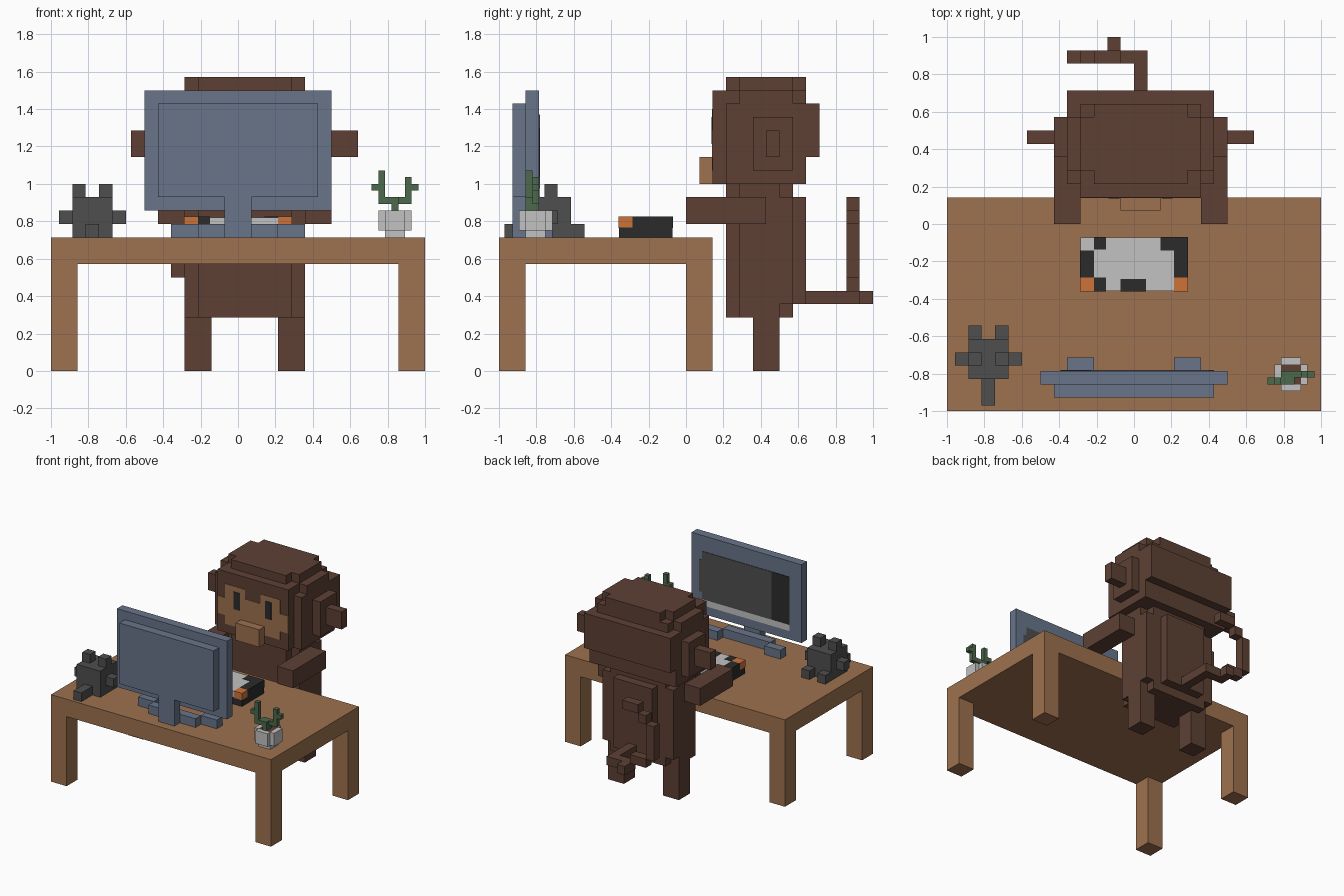
import bpy
import bmesh
from mathutils import Vector

cube = bpy.data.objects.get("Cube")
if cube:
    bpy.data.objects.remove(cube, do_unlink=True)

UNIT = 1 / 14          # edge of one block
MID = 0.5              # mirror plane of the seated figure, in blocks


def material(name, red, green, blue):
    mat = bpy.data.materials.new(name)
    mat.use_nodes = True
    linear = [(c / 255 / 12.92) if c < 11 else ((c / 255 + 0.055) / 1.055) ** 2.4
              for c in (red, green, blue)]
    colour = (*linear, 1)
    mat.diffuse_color = colour
    mat.node_tree.nodes["Principled BSDF"].inputs["Base Color"].default_value = colour
    return mat


wood = material("wood", 157, 113, 78)
fur = material("brown fur", 93, 64, 52)
blue = material("slate blue", 104, 117, 138)
grey = material("dark grey", 78, 78, 78)
black = material("near black", 43, 43, 43)
white = material("light grey", 194, 194, 194)
orange = material("orange", 204, 115, 58)
green = material("leaf green", 76, 104, 76)


def add_box(bm, low, high):
    low, high = Vector(low), Vector(high)
    made = bmesh.ops.create_cube(bm, size=1)
    for vert in made["verts"]:
        vert.co = Vector(((low[i] + high[i]) / 2 + vert.co[i] * (high[i] - low[i]))
                         for i in range(3)) * UNIT


def block(name, mat, low, high, mirror=None):
    """Box between two corners in blocks, optionally repeated across x = mirror."""
    bm = bmesh.new()
    add_box(bm, low, high)
    if mirror is not None:
        add_box(bm, (2 * mirror - high[0], *low[1:]), (2 * mirror - low[0], *high[1:]))
    mesh = bpy.data.meshes.new(name)
    bm.to_mesh(mesh)
    bm.free()
    mesh.materials.append(mat)
    obj = bpy.data.objects.new(name, mesh)
    bpy.context.collection.objects.link(obj)
    return obj


# Desk
block("desk_top", wood, (-14, -14, 8), (14, 2, 10))
block("desk_front_legs", wood, (-14, -14, 0), (-12, -12, 8), mirror=0)
block("desk_back_legs", wood, (-14, 0, 0), (-12, 2, 8), mirror=0)

# Monitor
block("monitor_frame", blue, (-7, -12, 12), (7, -11, 21))
block("monitor_back", blue, (-6, -13, 13), (6, -12, 20))
block("monitor_neck", blue, (-1, -13, 10), (1, -12, 13))
block("monitor_foot", blue, (-3, -12, 10), (3, -11, 11))
block("monitor_foot_tips", blue, (-5, -11, 10), (-3, -10, 11), mirror=0)

# Picture on the screen
block("screen_picture", grey, (-3.2, -11, 13.7), (5.6, -10.94, 19.2))
block("screen_picture_edge", grey, (5.5, -11, 14.5), (6, -10.95, 18.2))
block("screen_side_bar", black, (-5.5, -11, 13.7), (-3.2, -10.94, 19.2))
block("screen_bottom_bar", white, (-5.5, -11, 13), (6, -10.94, 13.7))

# Dark pet figure on the desk
PET = -10.9
block("pet_body", grey, (PET - 1.5, -11.6, 10), (PET + 1.5, -8.6, 13))
block("pet_arms", grey, (PET - 2.5, -10.6, 11), (PET + 2.5, -9.6, 12))
block("pet_ears", grey, (PET - 1.5, -10.6, 13), (PET - 0.5, -9.6, 14), mirror=PET)
block("pet_paws", grey, (PET - 1.5, -8.6, 10), (PET - 0.5, -7.6, 11), mirror=PET)
block("pet_tail", grey, (PET - 0.5, -13.6, 10), (PET + 0.5, -11.6, 11))

# Potted plant
block("pot_core", white, (11, -12, 10), (12.5, -10.5, 11.96))
block("pot_sides", white, (10.5, -12, 10.5), (11, -10.5, 12), mirror=11.75)
block("pot_front", white, (11, -12.5, 10.5), (12.5, -12, 12))
block("pot_back", white, (11, -10.5, 10.5), (12.5, -10, 12))
block("pot_soil", fur, (11, -12, 11.96), (12.5, -10.5, 12))
block("plant_stem", green, (11.5, -12, 12), (12, -11, 12.5))
block("plant_left_branch", green, (11, -11.5, 12.5), (13, -11, 13))
block("plant_left_shoot", green, (12.5, -11.5, 12.5), (13, -11, 14.5))
block("plant_left_bud", green, (13, -11.5, 13.5), (13.5, -11, 14))
block("plant_right_branch", green, (10.5, -12, 12.5), (12, -11.5, 13))
block("plant_right_shoot", green, (10.5, -12, 12.5), (11, -11.5, 15))
block("plant_right_bud", green, (10, -12, 13.5), (10.5, -11.5, 14))

# Patched box in front of the figure
EDGE = 0.04
TOP = 11.5 + EDGE
block("box_base", black, (-4, -5, 10), (4, -1, 10.8))
block("box_top", white, (-4, -5, 10.8), (4, -1, 11.5))
block("box_orange_corners", orange, (-4 - EDGE, -5 - EDGE, 10.75), (-3, -4, TOP), mirror=0)
block("box_dark_sides", black, (-4 - EDGE, -4, 10.7), (-3, -2, TOP), mirror=0)
block("box_dark_front_right", black, (-3, -5 - EDGE, 10.7), (-2.1, -4, TOP))
block("box_dark_front", black, (-1, -5 - EDGE, 10.7), (0.9, -4.1, TOP))
block("box_dark_back_left", black, (2, -2, 10.7), (4 + EDGE, -1 + EDGE, TOP))
block("box_dark_back_right", black, (-3, -1.9, 10.7), (-2.1, -1 + EDGE, TOP))

# Figure: torso and limbs
block("torso_core", fur, (-4, 4, 4), (5, 7, 14))
block("torso_depth", fur, (-3, 3, 4), (4, 8, 14))
block("torso_back", fur, (-2, 8, 5), (3, 9, 13))
block("torso_back_sides", fur, (-4, 7, 5), (5, 8, 13))
block("legs", fur, (-4, 5, 0), (-2, 7, 5), mirror=MID)
block("arms", fur, (-6, 0, 11), (-4, 6, 13), mirror=MID)

# Figure: head in stepped layers
block("head_core", fur, (-4, 2, 14), (5, 9, 21))
block("head_sides", fur, (-5, 3, 14), (6, 9, 20))
block("head_upper_sides", fur, (-5, 4, 20), (6, 8, 21))
block("head_back", fur, (-5, 9, 16), (6, 10, 20))
block("head_crown", fur, (-4, 4, 21), (5, 8, 22))
block("head_crown_depth", fur, (-3, 3, 21), (4, 9, 22))
block("head_cheek_pads", fur, (-6, 5, 15), (-5, 8, 19), mirror=MID)
block("ears", fur, (-8, 6, 16), (-6, 7, 18), mirror=MID)

# Figure: face plates
block("face_middle", wood, (-3, 1.95, 15), (4, 2, 18.5))
block("face_cheeks", wood, (-4, 1.95, 16), (-3, 2, 18), mirror=MID)
block("face_brows", wood, (-3, 1.95, 18.5), (-0.5, 2, 19.6), mirror=MID)
block("eyes", black, (-1.9, 1.9, 17), (-1.1, 1.95, 19), mirror=MID)
block("muzzle", wood, (-1, 1, 14), (2, 2, 16))

# Figure: curled tail, stepping up and round in one plane
block("tail_root", fur, (0, 9, 5), (1, 13, 6))
block("tail_tip", fur, (-2, 13, 5), (-1, 14, 6))
block("tail_lower", fur, (-2, 12, 5), (0, 13, 6))
block("tail_lower_step", fur, (-4, 12, 6), (-2, 13, 7))
block("tail_outer", fur, (-5, 12, 7), (-4, 13, 11))
block("tail_upper_step", fur, (-4, 12, 11), (-3, 13, 12))
block("tail_upper", fur, (-3, 12, 12), (-1, 13, 13))
